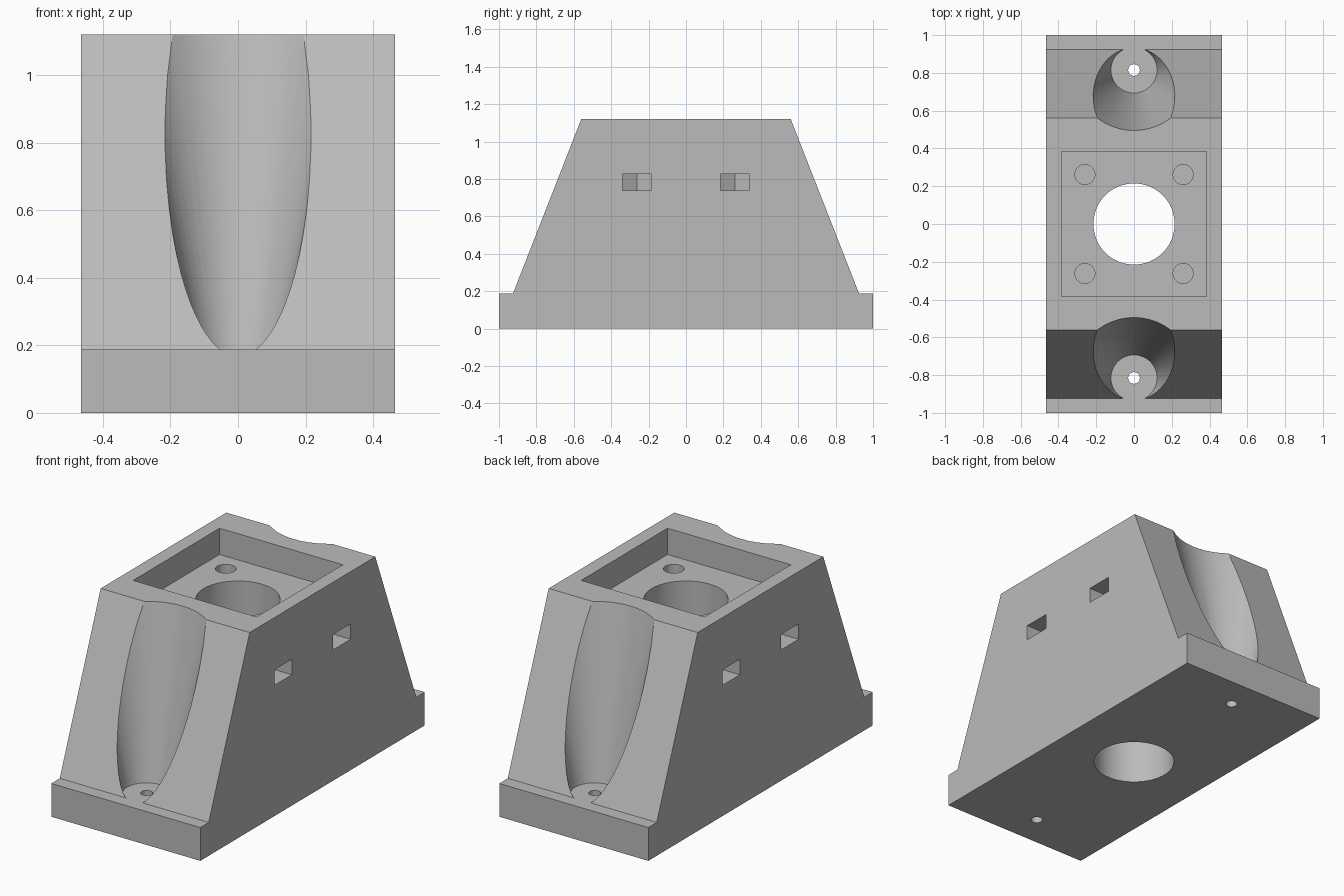
import bpy, math
from mathutils import Matrix, Vector

cube = bpy.data.objects.get("Cube")
if cube:
    bpy.data.objects.remove(cube, do_unlink=True)

HALF_W, TOP, FLANGE, POCKET_FLOOR = 0.465, 1.12, 0.188, 0.972

grey = bpy.data.materials.new("plain_grey")
grey.use_nodes = True
grey.diffuse_color = (0.5, 0.5, 0.5, 1)
grey.node_tree.nodes["Principled BSDF"].inputs["Base Color"].default_value = (0.5, 0.5, 0.5, 1)


def loft(name, lower, upper):
    """Solid between two matching closed outlines."""
    n = len(lower)
    faces = [tuple(reversed(range(n))), tuple(range(n, 2 * n))]
    faces += [(i, (i + 1) % n, n + (i + 1) % n, n + i) for i in range(n)]
    mesh = bpy.data.meshes.new(name)
    mesh.from_pydata(lower + upper, [], faces)
    obj = bpy.data.objects.new(name, mesh)
    bpy.context.collection.objects.link(obj)
    return obj


def prism(name, outline, z0, z1):
    return loft(name, [(x, y, z0) for x, y in outline], [(x, y, z1) for x, y in outline])


def cone(name, x, y, r0, z0, r1, z1, sides):
    turns = [2 * math.pi * i / sides for i in range(sides)]
    ring = lambda r, z: [(x + r * math.cos(a), y + r * math.sin(a), z) for a in turns]
    return loft(name, ring(r0, z0), ring(r1, z1))


# Main block: tapered side profile with a low foot at each end
half = [(1, 0), (1, FLANGE), (0.925, FLANGE), (0.56, TOP)]
profile = half + [(-y, z) for y, z in reversed(half)]
block = loft("mounting_block",
             [(-HALF_W, y, z) for y, z in profile],
             [(HALF_W, y, z) for y, z in profile])
block.data.materials.append(grey)

cutters = []

# Square recess in the top and the large central bore
s = 0.385
cutters.append(prism("top_recess", [(-s, -s), (s, -s), (s, s), (-s, s)], POCKET_FLOOR, TOP + 0.1))
cutters.append(cone("central_bore", 0, 0, 0.215, -0.1, 0.215, TOP + 0.05, 64))

# Conical screwdriver clearance and screw hole at each end
flare = (0.32 - 0.122) / (TOP - FLANGE)
for side in (-1, 1):
    y = 0.815 * side
    cutters.append(cone("end_clearance", 0, y, 0.122, FLANGE,
                        0.32 + flare * 0.1, TOP + 0.1, 48))
    cutters.append(cone("end_screw_hole", 0, y, 0.031, -0.1, 0.031, FLANGE + 0.1, 24))

# Blind screw holes in the recess, each with a pointed nut slot from the side
nut = 0.078
for sx in (-1, 1):
    for sy in (-1, 1):
        x, y = 0.26 * sx, 0.262 * sy
        cutters.append(cone("recess_screw_hole", x, y, 0.053, 0.65, 0.053, POCKET_FLOOR + 0.05, 32))
        tip = nut / math.sqrt(3)
        outline = [(x - 2 * tip * sx, y), (x - tip * sx, y - nut * sx), (0.6 * sx, y - nut * sx),
                   (0.6 * sx, y + nut * sx), (x - tip * sx, y + nut * sx)]
        cutters.append(prism("nut_slot", outline, 0.738, 0.825))

# Cut everything, then discard the cutters
for c in cutters:
    c.hide_render = True
    mod = block.modifiers.new(c.name, 'BOOLEAN')
    mod.operation = 'DIFFERENCE'
    mod.solver = 'EXACT'
    mod.object = c
bpy.context.view_layer.update()
evaluated = block.evaluated_get(bpy.context.evaluated_depsgraph_get())
result = bpy.data.meshes.new_from_object(evaluated)
block.modifiers.clear()
block.data = result
for c in cutters:
    bpy.data.objects.remove(c, do_unlink=True)
result.materials.clear()
result.materials.append(grey)

# Smooth bores, crisp edges
bpy.ops.object.select_all(action='DESELECT')
block.select_set(True)
bpy.context.view_layer.objects.active = block
bpy.ops.object.shade_smooth_by_angle(angle=math.radians(30))
